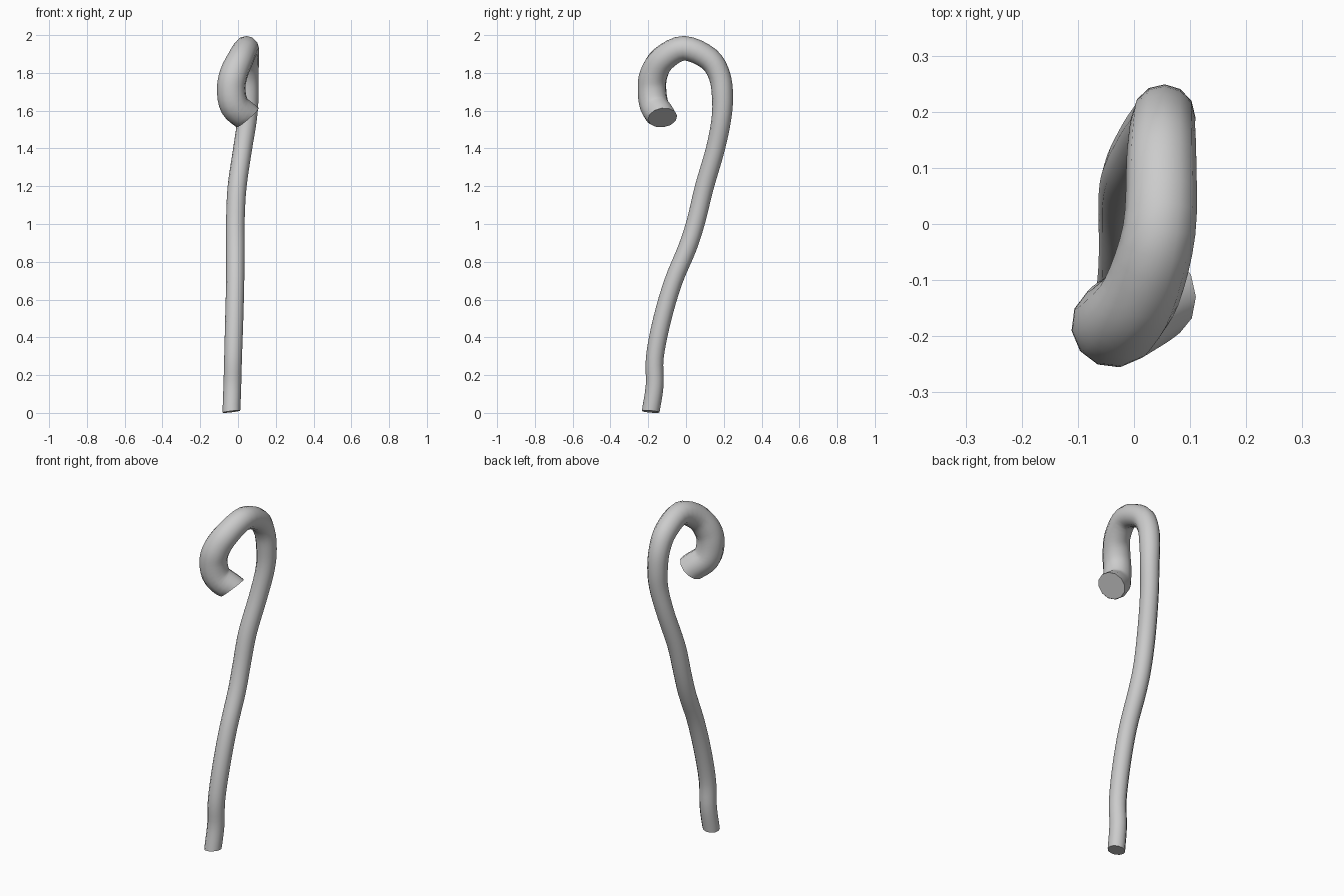
import bpy, bmesh, math
from mathutils import Vector

if "Cube" in bpy.data.objects:
    bpy.data.objects.remove(bpy.data.objects["Cube"])

SIDES = 12
STEPS = 4

# Centre line of the cane with radius: x, y, z, r
path = [
    (-0.035, -0.187, 0.011, 0.047), (-0.030, -0.166, 0.15, 0.047),
    (-0.026, -0.165, 0.30, 0.047), (-0.020, -0.126, 0.50, 0.048),
    (-0.015, -0.067, 0.70, 0.048), (-0.014, 0.008, 0.88, 0.049),
    (-0.014, 0.053, 1.02, 0.049), (-0.005, 0.097, 1.20, 0.050),
    (0.024, 0.155, 1.40, 0.050), (0.048, 0.187, 1.56, 0.052),
    (0.053, 0.193, 1.68, 0.056), (0.051, 0.177, 1.79, 0.058),
    (0.049, 0.120, 1.88, 0.062), (0.045, -0.010, 1.935, 0.065),
    (0.014, -0.120, 1.88, 0.070), (-0.022, -0.170, 1.80, 0.075),
    (-0.036, -0.180, 1.72, 0.076), (-0.018, -0.167, 1.63, 0.078),
    (0.051, -0.124, 1.567, 0.078),
]
pts = [Vector(p) for p in path]


def smooth_path(p):
    """Catmull-Rom interpolation through all points."""
    p = [2 * p[0] - p[1]] + p + [2 * p[-1] - p[-2]]
    out = []
    for a, b, c, d in zip(p, p[1:], p[2:], p[3:]):
        for k in range(STEPS):
            t = k / STEPS
            out.append(0.5 * (2 * b + (c - a) * t + (2 * a - 5 * b + 4 * c - d) * t * t
                              + (3 * b - a - 3 * c + d) * t ** 3))
    return out + [p[-2]]


samples = smooth_path(pts)
centres = [s.to_3d() for s in samples]
n = len(centres)
tangents = [(centres[min(i + 1, n - 1)] - centres[max(i - 1, 0)]).normalized() for i in range(n)]
tangents[0] = Vector((-0.12, 0.08, 1)).normalized()
tangents[-1] = Vector((0.65, 0.12, -0.75)).normalized()
tangents[-2] = (tangents[-2] + tangents[-1]).normalized()

# Sweep a round section along the centre line without twisting
bm = bmesh.new()
rings = []
normal = Vector((1, 0, 0))
for c, t, s in zip(centres, tangents, samples):
    normal = (normal - t * normal.dot(t)).normalized()
    side = t.cross(normal)
    rings.append([bm.verts.new(c + s.w * (normal * math.cos(a) + side * math.sin(a)))
                  for a in (2 * math.pi * k / SIDES for k in range(SIDES))])
for a, b in zip(rings, rings[1:]):
    for k in range(SIDES):
        j = (k + 1) % SIDES
        bm.faces.new((a[k], a[j], b[j], b[k]))

# Flat end caps
bm.faces.new(rings[0][::-1])
bm.faces.new(rings[-1])
bmesh.ops.recalc_face_normals(bm, faces=bm.faces)
low = min(v.co.z for v in bm.verts)
bmesh.ops.translate(bm, verts=bm.verts, vec=(0, 0, -low))

mesh = bpy.data.meshes.new("hooked_cane")
bm.to_mesh(mesh)
bm.free()
cane = bpy.data.objects.new("hooked_cane", mesh)
bpy.context.collection.objects.link(cane)
bpy.context.view_layer.objects.active = cane
cane.select_set(True)
bpy.ops.object.shade_smooth_by_angle(angle=math.radians(40))
